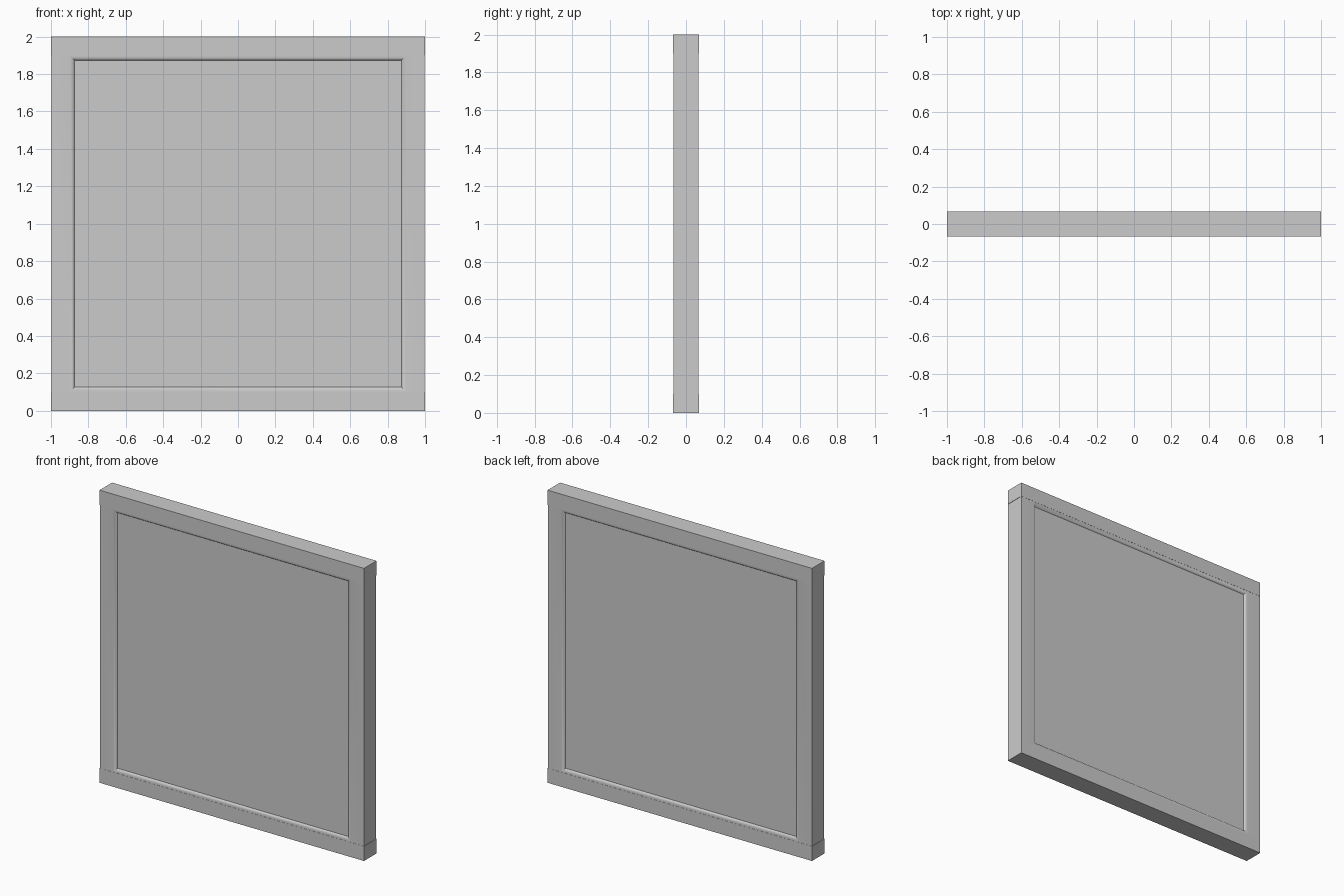
import bpy, bmesh

if "Cube" in bpy.data.objects:
    bpy.data.objects.remove(bpy.data.objects["Cube"])

H = 0.0675          # half depth of the frame
PANEL = 0.052       # half depth of the recessed panel


def box(name, lo, hi):
    bpy.ops.mesh.primitive_cube_add(size=1, location=[(a + b) / 2 for a, b in zip(lo, hi)])
    ob = bpy.context.object
    ob.name = name
    ob.scale = [b - a for a, b in zip(lo, hi)]
    bpy.ops.object.transform_apply(location=False, rotation=False, scale=True)
    return ob


def square_frame(name, profile):
    """Sweep a closed (inset, y) profile around the square with mitred corners."""
    bm = bmesh.new()
    rings = []
    for inset, y in profile:
        r = 1 - inset
        rings.append([bm.verts.new((sx * r, y, 1 + sz * r))
                      for sx, sz in ((-1, -1), (1, -1), (1, 1), (-1, 1))])
    for i, a in enumerate(rings):
        b = rings[(i + 1) % len(rings)]
        for k in range(4):
            n = (k + 1) % 4
            bm.faces.new((a[k], a[n], b[n], b[k]))
    bmesh.ops.recalc_face_normals(bm, faces=bm.faces)
    mesh = bpy.data.meshes.new(name)
    bm.to_mesh(mesh)
    bm.free()
    ob = bpy.data.objects.new(name, mesh)
    bpy.context.collection.objects.link(ob)
    bpy.ops.object.select_all(action='DESELECT')
    bpy.context.view_layer.objects.active = ob
    ob.select_set(True)
    bpy.ops.object.shade_smooth_by_angle(angle=0.6)
    return ob


# Side posts with the rounded moulding around the opening, same front and back
d = H - 0.001
front = [(0.002, -d), (0.103, -d), (0.113, -d + 0.002),
         (0.121, -d + 0.007), (0.128, -PANEL + 0.002)]
square_frame("frame_moulding", front + [(i, -y) for i, y in reversed(front)])

# Slightly proud top and bottom rails
for name, z in (("bottom_rail", 0), ("top_rail", 1.9)):
    box(name, (-1, -H, z), (1, H, z + 0.1))

# Recessed panel filling the opening
box("panel", (-0.875, -PANEL, 0.125), (0.875, PANEL, 1.875))
